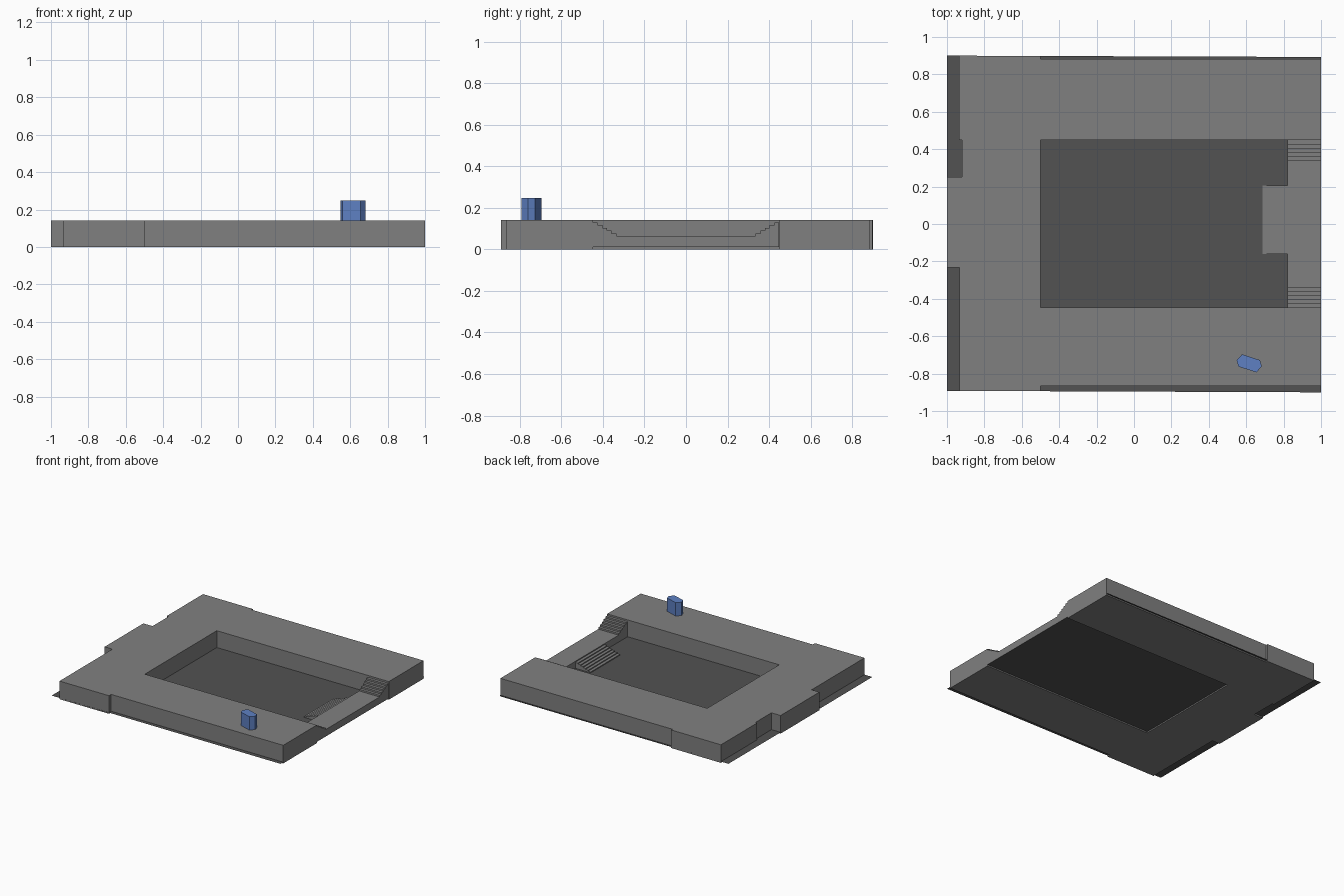
import bpy
import bmesh

if "Cube" in bpy.data.objects:
    bpy.data.objects.remove(bpy.data.objects["Cube"])

DECK_TOP, WALK_TOP, FLOOR = 0.1425, 0.065, 0.01


def material(name, rgb):
    m = bpy.data.materials.new(name)
    m.diffuse_color = (*rgb, 1.0)
    m.use_nodes = True
    m.node_tree.nodes["Principled BSDF"].inputs["Base Color"].default_value = m.diffuse_color
    return m


stone = material("light grey stone", (0.216, 0.216, 0.216))
ground = material("dark grey ground", (0.084, 0.084, 0.084))
blue = material("blue", (0.112, 0.216, 0.54))


def prism(name, points, offset, mat):
    """Extrude a flat outline of 3D points along an offset (None = flat sheet)."""
    bm = bmesh.new()
    face = bm.faces.new([bm.verts.new(p) for p in points])
    if offset:
        new = bmesh.ops.extrude_face_region(bm, geom=[face])["geom"]
        verts = [g for g in new if isinstance(g, bmesh.types.BMVert)]
        bmesh.ops.translate(bm, verts=verts, vec=offset)
        # keep the starting cap as the far end of the solid
        if not any(len(f.verts) == len(points) and all(v not in verts for v in f.verts)
                   for f in bm.faces):
            bm.faces.new([v for v in bm.verts if v not in verts])
    bmesh.ops.recalc_face_normals(bm, faces=bm.faces)
    mesh = bpy.data.meshes.new(name)
    bm.to_mesh(mesh)
    bm.free()
    mesh.materials.append(mat)
    obj = bpy.data.objects.new(name, mesh)
    bpy.context.collection.objects.link(obj)
    return obj


# Ground sheet, seen as the pit floor and as strips around the deck
prism("ground_sheet", [(-1, -0.892, FLOOR), (1, -0.9, FLOOR),
                       (1, 0.893, FLOOR), (-1, 0.9, FLOOR)], None, ground)

# Raised deck: a C-shaped outline around the pit, open on the right
outline = [
    (1, 0.45), (1, 0.883), (-0.5, 0.883), (-0.5, 0.898), (-0.935, 0.9),
    (-0.935, 0.45), (-0.92, 0.45), (-0.92, 0.25), (-1, 0.25), (-1, -0.233),
    (-0.932, -0.233), (-0.932, -0.892), (-0.5, -0.892), (-0.5, -0.865),
    (1, -0.865), (1, -0.447), (-0.5, -0.447), (-0.5, 0.45),
]
prism("deck", [(x, y, 0) for x, y in outline], (0, 0, DECK_TOP), stone)

# Sunken walkway with a flight of steps at each end
STEPS, RUN = 5, 0.0225
rise = (DECK_TOP - WALK_TOP) / (STEPS + 1)
half = []
for i in range(STEPS):
    z = DECK_TOP - rise * (i + 1)
    half += [(0.448 - RUN * i, z), (0.448 - RUN * (i + 1), z)]
half.append((0.448 - RUN * STEPS, WALK_TOP))
half = [(0.448, FLOOR + 0.0005)] + half
profile = half + [(-y, z) for y, z in reversed(half)]
prism("walkway_with_steps", [(0.822, y, z) for y, z in profile], (0.178, 0, 0), stone)

# Steps from the walkway down to the pit floor
COUNT, TREAD = 6, 0.0225
drop = (WALK_TOP - FLOOR) / (COUNT + 1)
stairs = [(0.822, FLOOR + 0.0005)]
for i in range(COUNT):
    z = WALK_TOP - drop * (i + 1)
    stairs += [(0.822 - TREAD * i, z), (0.822 - TREAD * (i + 1), z)]
stairs.append((0.822 - TREAD * COUNT, FLOOR + 0.0005))
prism("pit_steps", [(x, -0.16, z) for x, z in stairs], (0, 0.365, 0), stone)

# Small six-sided post on the deck
CX, CY = 0.616, -0.745
side = [(-0.067, 0.017), (-0.038, 0.048), (0.058, 0.017)]
hexagon = side + [(-x, -y) for x, y in side]
prism("post", [(CX + x, CY + y, DECK_TOP) for x, y in hexagon],
      (0, 0, 0.248 - DECK_TOP), blue)
